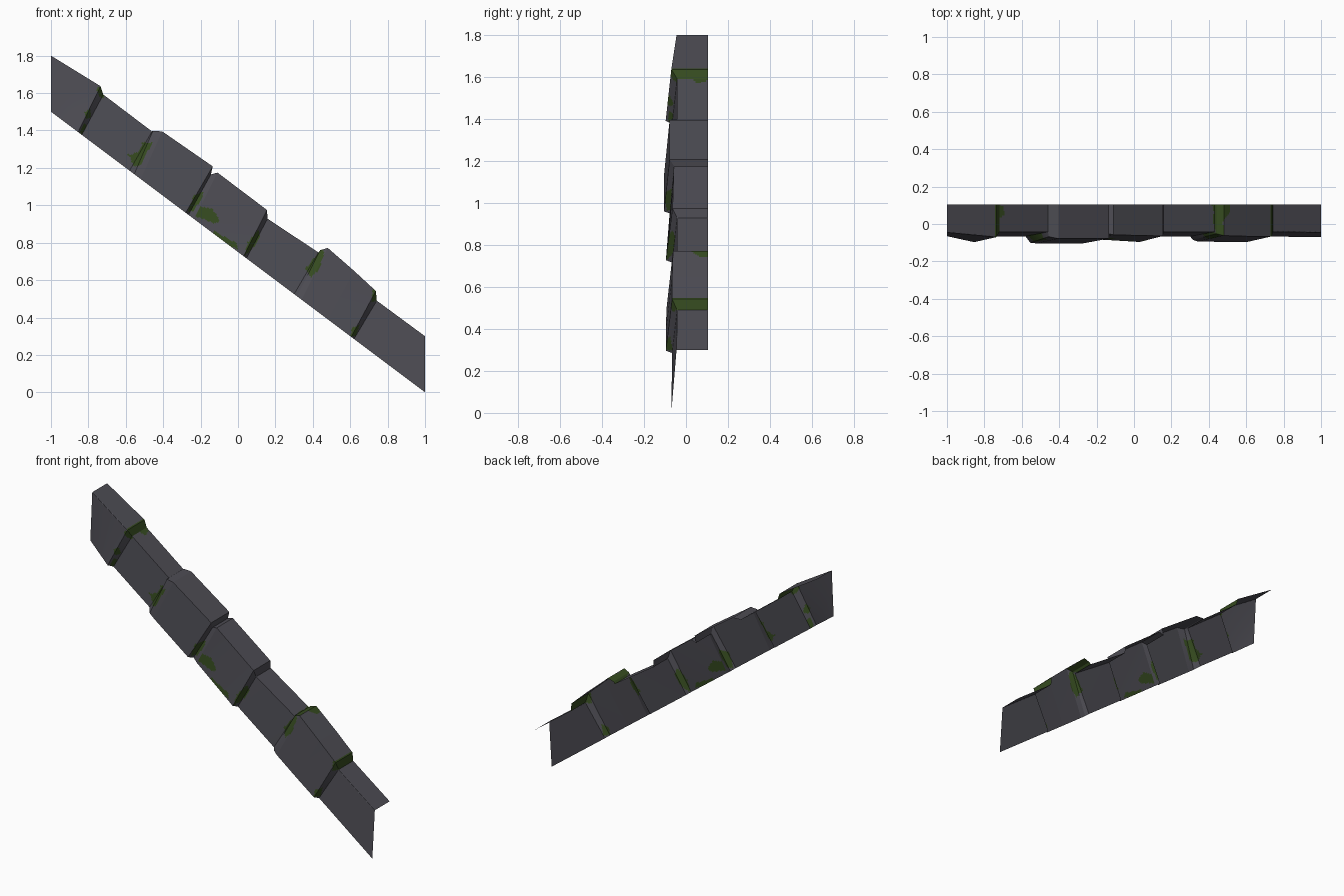
import bpy, bmesh, math
from mathutils import Vector

if "Cube" in bpy.data.objects:
    bpy.data.objects.remove(bpy.data.objects["Cube"])

BACK = 0.105      # rear edge of the top ledge
STEP = 0.009      # grid size, fine enough for the painted moss outlines

def material(name, rgb):
    m = bpy.data.materials.new(name)
    m.diffuse_color = (*rgb, 1)
    m.use_nodes = True
    m.node_tree.nodes["Principled BSDF"].inputs["Base Color"].default_value = m.diffuse_color
    return m

STONE = material("dark grey stone", (0.075, 0.073, 0.088))
MOSS = material("green moss", (0.036, 0.070, 0.014))

# Cross-sections: top edge (x, z, y), bottom edge (x, y); bottom z follows the slope
STONES = [
    [(-1, 1.8, -.045, -1, -.065), (-.735, 1.637, -.07, -.855, -.097)],
    [(-.72, 1.592, -.042, -.835, -.066), (-.46, 1.395, -.042, -.58, -.066)],
    [(-.455, 1.398, -.068, -.555, -.1), (-.405, 1.395, -.078, -.52, -.104), (-.135, 1.208, -.078, -.28, -.105)],
    [(-.145, 1.165, -.05, -.265, -.07), (-.11, 1.175, -.058, -.235, -.08), (.155, .975, -.064, .03, -.096)],
    [(.158, .928, -.042, .045, -.066), (.43, .748, -.042, .3, -.066)],
    [(.44, .76, -.052, .315, -.085), (.48, .772, -.062, .34, -.093),
     (.62, .65, -.066, .48, -.096), (.737, .542, -.066, .605, -.096)],
    [(.742, .49, -.042, .62, -.066), (1, .3, -.045, 1, -.07)],
]

# Moss outlines on the front, as (x, z)
FRONT_MOSS = [
    [(-.755, 1.615), (-.73, 1.65), (-.70, 1.62), (-.72, 1.57), (-.74, 1.585)],
    [(-.82, 1.5), (-.79, 1.515), (-.785, 1.475), (-.81, 1.455)],
    [(-.845, 1.39), (-.82, 1.44), (-.81, 1.42), (-.835, 1.375)],
    [(-.555, 1.21), (-.575, 1.25), (-.6, 1.285), (-.57, 1.27), (-.535, 1.285), (-.51, 1.335), (-.458, 1.335), (-.525, 1.21)],
    [(-.27, .965), (-.235, 1.05), (-.19, 1.075), (-.185, 1.045), (-.24, .97)],
    [(-.225, .94), (-.2, .99), (-.14, .985), (-.095, .915), (-.14, .905), (-.175, .925)],
    [(-.18, .9), (-.15, .87), (-.12, .86), (-.07, .83), (-.01, .8), (0, .765), (-.06, .785)],
    [(.035, .73), (.05, .8), (.11, .87), (.115, .83), (.075, .765)],
    [(.43, .745), (.45, .78), (.46, .74), (.43, .65), (.39, .615), (.36, .66)],
    [(.72, .56), (.745, .55), (.745, .49), (.715, .485)],
    [(.60, .30), (.61, .345), (.65, .36), (.63, .3)],
]
# Moss outlines on the ledge, as (x, y)
TOP_MOSS = [
    [(-.745, -.1), (-.719, -.1), (-.719, .03), (-.69, .05), (-.70, .09), (-.719, .11), (-.745, .11)],
    [(.415, .11), (.43, .06), (.42, .03), (.445, -.08), (.48, -.06), (.475, .01), (.51, .06), (.51, .11)],
    [(.73, -.1), (.745, -.1), (.745, .11), (.73, .11)],
]

def inside(p, poly):
    hit = False
    for (ax, ay), (bx, by) in zip(poly, poly[1:] + poly[:1]):
        if (ay > p[1]) != (by > p[1]) and p[0] < ax + (p[1] - ay) * (bx - ax) / (by - ay):
            hit = not hit
    return hit

def profile(c):
    """Rear ledge corner, front ledge corner and foot of one cross-section."""
    tx, tz, ty, bx, by = c
    return Vector((tx, BACK, tz)), Vector((tx, ty, tz)), Vector((bx, by, .75 - .75 * bx))

def patch(bm, a, b, c, d, axes, outlines):
    """Gridded quad a-b (start) to d-c (end), moss chosen by outline."""
    nu = max(1, math.ceil(((d - a).length + (c - b).length) / 2 / STEP))
    nv = max(1, math.ceil((b - a).length / STEP))
    grid = [[bm.verts.new(a.lerp(b, j / nv).lerp(d.lerp(c, j / nv), i / nu))
             for j in range(nv + 1)] for i in range(nu + 1)]
    for i in range(nu):
        for j in range(nv):
            f = bm.faces.new((grid[i][j], grid[i][j + 1], grid[i + 1][j + 1], grid[i + 1][j]))
            m = f.calc_center_median()
            p = (m[axes[0]], m[axes[1]])
            f.material_index = int(any(inside(p, o) for o in outlines))

# Each stone is an open shell: ledge and front, starting with the step from its neighbour
last = None
for n, sections in enumerate(STONES, 1):
    bm = bmesh.new()
    chain = ([last] if last else []) + sections
    for s, e in zip(chain, chain[1:]):
        (r0, t0, f0), (r1, t1, f1) = profile(s), profile(e)
        patch(bm, r0, t0, t1, r1, (0, 1), TOP_MOSS)
        patch(bm, t0, f0, f1, t1, (0, 2), FRONT_MOSS)
    last = sections[-1]
    bmesh.ops.remove_doubles(bm, verts=bm.verts, dist=1e-5)
    me = bpy.data.meshes.new(f"trim_stone_{n}")
    bm.to_mesh(me)
    bm.free()
    me.materials.append(STONE)
    me.materials.append(MOSS)
    ob = bpy.data.objects.new(f"trim_stone_{n}", me)
    bpy.context.collection.objects.link(ob)
    bpy.ops.object.select_all(action='DESELECT')
    ob.select_set(True)
    bpy.context.view_layer.objects.active = ob
    bpy.ops.object.shade_smooth_by_angle(angle=math.radians(25))
